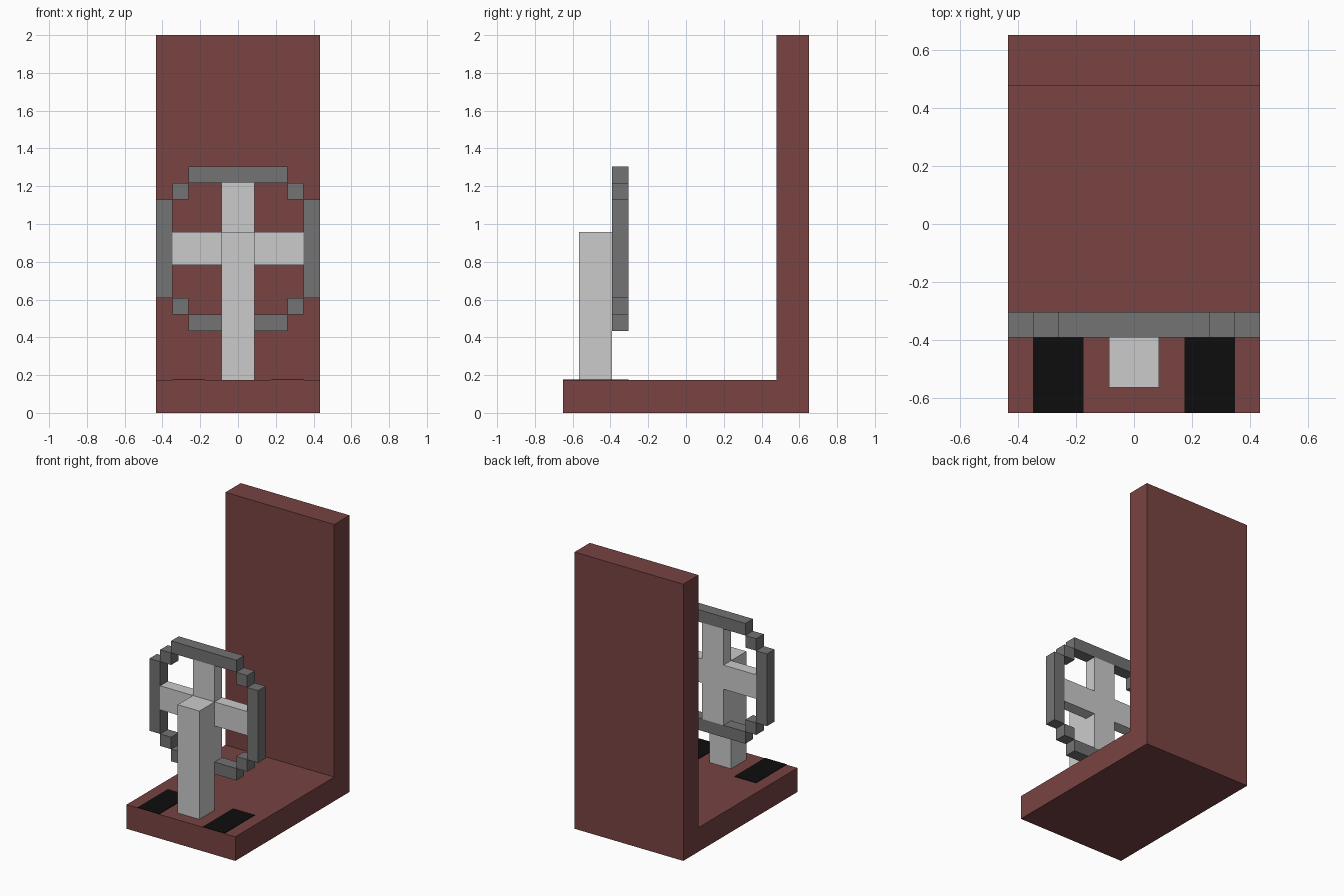
import bpy, bmesh

if "Cube" in bpy.data.objects:
    bpy.data.objects.remove(bpy.data.objects["Cube"])

U = 2 / 23  # block unit: the model is 10 x 15 x 23 blocks
Y0 = -7.5   # front edge in blocks


def material(name, rgb):
    m = bpy.data.materials.new(name)
    lin = [((c / 255 + 0.055) / 1.055) ** 2.4 if c > 10 else c / 255 / 12.92 for c in rgb]
    m.diffuse_color = (*lin, 1)
    m.use_nodes = True
    m.node_tree.nodes["Principled BSDF"].inputs["Base Color"].default_value = m.diffuse_color
    return m


brown = material("red_brown", (120, 67, 66))
light = material("light_grey", (203, 203, 203))
dark = material("dark_grey", (115, 115, 115))
black = material("black", (13, 13, 13))


def prism(name, profile, axis, lo, hi, mat):
    """Extrude a 2D block profile along x or y between lo and hi."""
    bm = bmesh.new()
    place = (lambda p: (lo, p[0], p[1])) if axis == "x" else (lambda p: (p[0], lo, p[1]))
    face = bm.faces.new([bm.verts.new(place(p)) for p in profile])
    ext = bmesh.ops.extrude_face_region(bm, geom=[face])
    step = (hi - lo, 0, 0) if axis == "x" else (0, hi - lo, 0)
    bmesh.ops.translate(bm, vec=step, verts=[v for v in ext["geom"] if isinstance(v, bmesh.types.BMVert)])
    bmesh.ops.scale(bm, vec=(U, U, U), verts=bm.verts)
    bmesh.ops.recalc_face_normals(bm, faces=bm.faces)
    mesh = bpy.data.meshes.new(name)
    bm.to_mesh(mesh)
    bm.free()
    mesh.materials.append(mat)
    ob = bpy.data.objects.new(name, mesh)
    bpy.context.collection.objects.link(ob)
    return ob


def box(name, x0, x1, y0, y1, z0, z1, mat):
    return prism(name, [(x0, z0), (x1, z0), (x1, z1), (x0, z1)], "y", y0, y1, mat)


# L-shaped floor and back panel
prism("floor_and_back_panel",
      [(Y0, 0), (7.5, 0), (7.5, 23), (5.5, 23), (5.5, 2), (Y0, 2)], "x", -5, 5, brown)

# Steering column
box("steering_column", -1, 1, -6.5, -4.5, 2, 11, light)

# Cross-shaped wheel spokes
prism("wheel_spokes",
      [(-1, 6), (1, 6), (1, 9), (4, 9), (4, 11), (1, 11),
       (1, 14), (-1, 14), (-1, 11), (-4, 11), (-4, 9), (-1, 9)], "y", -4.5, -3.5, light)

# Stepped wheel rim
box("rim_top", -3, 3, -4.5, -3.5, 14, 15, dark)
box("rim_bottom", -3, 3, -4.5, -3.5, 5, 6, dark)
for side, s in (("left", -1), ("right", 1)):
    def mirrored(name, a, b, *rest):
        x0, x1 = sorted((a * s, b * s))
        box(f"{name}_{side}", x0, x1, *rest)

    mirrored("rim_side", 4, 5, -4.5, -3.5, 7, 13, dark)
    mirrored("rim_upper_corner", 3, 4, -4.5, -3.5, 13, 14, dark)
    mirrored("rim_lower_corner", 3, 4, -4.5, -3.5, 6, 7, dark)
    # Flat pedal plate on the floor
    mirrored("pedal", 2, 4, Y0, -3.5, 2, 2.04, black)
